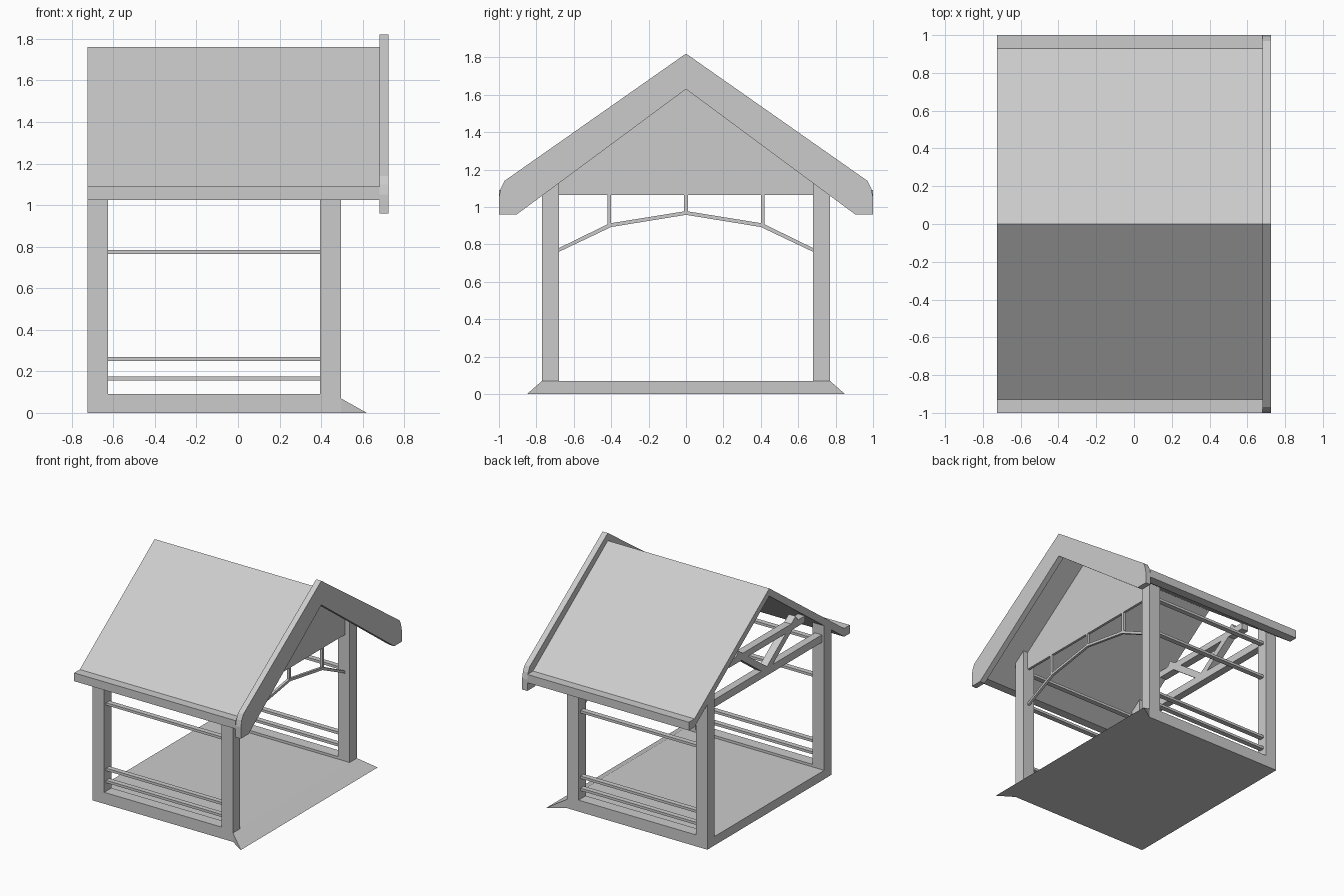
import bpy
import bmesh
from mathutils import Vector

if "Cube" in bpy.data.objects:
    bpy.data.objects.remove(bpy.data.objects["Cube"])

grey = bpy.data.materials.new("light_grey")
grey.use_nodes = True
COLOR = (0.6, 0.6, 0.6, 1)
grey.diffuse_color = COLOR
grey.node_tree.nodes["Principled BSDF"].inputs["Base Color"].default_value = COLOR


def finish(bm, name):
    bmesh.ops.recalc_face_normals(bm, faces=bm.faces)
    mesh = bpy.data.meshes.new(name)
    bm.to_mesh(mesh)
    bm.free()
    mesh.materials.append(grey)
    obj = bpy.data.objects.new(name, mesh)
    bpy.context.collection.objects.link(obj)
    return obj


def prism(name, outline, x0, x1):
    """Extrude a (y, z) outline along x."""
    bm = bmesh.new()
    face = bm.faces.new([bm.verts.new((x0, y, z)) for y, z in outline])
    grown = bmesh.ops.extrude_face_region(bm, geom=[face])["geom"]
    verts = [v for v in grown if isinstance(v, bmesh.types.BMVert)]
    bmesh.ops.translate(bm, verts=verts, vec=(x1 - x0, 0, 0))
    bm.faces.ensure_lookup_table()
    if len(bm.faces) == len(outline) + 1:      # close the starting end if it was consumed
        bmesh.ops.holes_fill(bm, edges=bm.edges)
    return finish(bm, name)


def box(name, x0, x1, y0, y1, z0, z1):
    return prism(name, [(y0, z0), (y1, z0), (y1, z1), (y0, z1)], x0, x1)


def bar(name, a, b, width, x0, x1):
    """Straight timber between two (y, z) points."""
    a, b = Vector(a), Vector(b)
    side = (b - a).orthogonal().normalized() * width / 2
    return prism(name, [a - side, b - side, b + side, a + side], x0, x1)


def mirrored(half):
    """Complete a symmetric outline from its +y half, top ridge to lower ridge."""
    return half + [(-y, z) for y, z in reversed(half) if y > 0]


BACK, FRONT = -0.725, 0.495     # extents of the frame along x
IN, OUT = 0.68, 0.77            # inner and outer faces of the posts


def underside(y):
    return 1.70 - 0.72 * y


# Floor slab and flared ramp
box("floor", BACK, FRONT, -OUT, OUT, 0, 0.07)
bm = bmesh.new()
for s in (-1, 1):
    for x, y, z in ((FRONT, OUT, 0.07), (FRONT, OUT, 0), (0.62, 0.85, 0)):
        bm.verts.new((x, s * y, z))
bmesh.ops.convex_hull(bm, input=bm.verts)
bmesh.ops.dissolve_limit(bm, angle_limit=0.01, verts=bm.verts, edges=bm.edges)
finish(bm, "ramp")

# Side walls: posts with sloped tops, sills and rails
for s, side in ((-1, "right"), (1, "left")):
    post = [(s * IN, 0), (s * OUT, 0), (s * OUT, underside(OUT)), (s * IN, underside(IN))]
    prism(f"{side}_back_post", post, BACK, BACK + 0.1)
    prism(f"{side}_front_post", post, FRONT - 0.1, FRONT)
    box(f"{side}_sill", BACK + 0.1, FRONT - 0.1, s * IN, s * OUT, 0, 0.09)
    for i, z in enumerate((0.165, 0.26, 0.775, 1.06)):
        y = s * (IN + OUT) / 2
        box(f"{side}_rail_{i}", BACK + 0.1, FRONT - 0.1,
            y - 0.02, y + 0.02, z - 0.01, z + 0.01)

# Roof shell with boxed eaves
prism("roof", mirrored([(0, 1.76), (0.93, 1.09), (1, 1.09), (1, 1.025), (0.93, 1.025),
                        (0, 1.70)]), BACK, 0.68)

# Barge boards with rounded tails
prism("barge_board", mirrored([(0, 1.82), (0.97, 1.14), (0.99, 1.10), (1, 1.05),
                               (1, 0.96), (0.905, 0.96), (0, 1.63)]), 0.68, 0.725)

# Front gable panel, arched brace and hangers
PX0, PX1 = 0.435, 0.455
prism("gable_panel", [(-IN, 1.065), (IN, 1.065), (IN, underside(IN)),
                      (0, underside(0)), (-IN, underside(IN))], PX0, PX1)
prism("arch_brace", mirrored([(0, 0.978), (0.41, 0.912), (IN, 0.78), (IN, 0.76),
                              (0.40, 0.893), (0, 0.958)]), PX0, PX1)
for i, (y, z) in enumerate(((-0.41, 0.90), (0, 0.97), (0.41, 0.90))):
    bar(f"hanger_{i}", (y, z), (y, 1.07), 0.02, PX0, PX1)

# Back truss
TX0, TX1 = -0.705, -0.645
box("tie_beam", TX0, TX1, -IN, IN, 1.07, 1.13)
box("collar_beam", TX0, TX1, -0.47, 0.47, 1.31, 1.36)
for s, side in ((-1, "right"), (1, "left")):
    bar(f"{side}_truss_diagonal", (0, 1.11), (s * 0.37, 1.38), 0.05, TX0, TX1)
